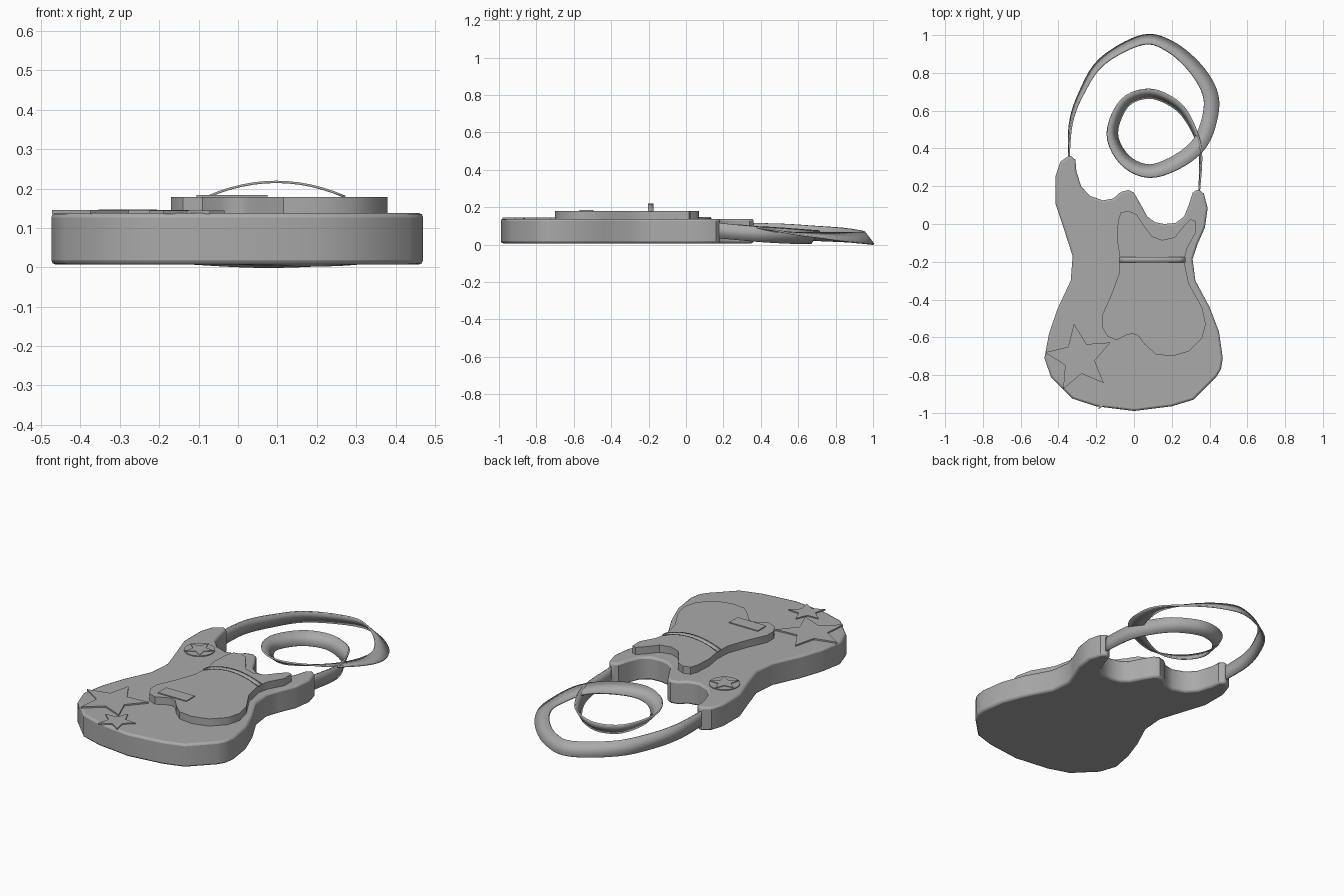
import bpy, bmesh, math
from mathutils import Vector

default_cube = bpy.data.objects.get("Cube")
if default_cube:
    bpy.data.objects.remove(default_cube, do_unlink=True)

# The single grey material
grey = bpy.data.materials.new("plain_grey")
grey.use_nodes = True
grey.diffuse_color = (0.4, 0.4, 0.4, 1)
shader = next(n for n in grey.node_tree.nodes if n.type == 'BSDF_PRINCIPLED')
shader.inputs["Base Color"].default_value = grey.diffuse_color

BODY_BOTTOM, BODY_TOP, POCKET_TOP = 0.007, 0.138, 0.179


def finish(name, bm, bevel_width=0.0):
    """Turn a bmesh into a named object with clean normals and shading."""
    bmesh.ops.recalc_face_normals(bm, faces=bm.faces)
    mesh = bpy.data.meshes.new(name)
    bm.to_mesh(mesh)
    bm.free()
    mesh.materials.append(grey)
    obj = bpy.data.objects.new(name, mesh)
    bpy.context.collection.objects.link(obj)
    if bevel_width:
        bevel = obj.modifiers.new("soft_rim", 'BEVEL')
        bevel.width = bevel_width
        bevel.segments = 2
        bevel.limit_method = 'ANGLE'
        bevel.angle_limit = math.radians(65)
    bpy.ops.object.select_all(action='DESELECT')
    obj.select_set(True)
    bpy.context.view_layer.objects.active = obj
    bpy.ops.object.shade_smooth_by_angle(angle=math.radians(35))
    return obj


def slab(name, outline, bottom, top, bevel_width=0.0):
    """Extrude a flat outline from one height to another."""
    bm = bmesh.new()
    face = bm.faces.new([bm.verts.new((x, y, bottom)) for x, y in outline])
    extruded = bmesh.ops.extrude_face_region(bm, geom=[face])["geom"]
    lifted = [item for item in extruded if isinstance(item, bmesh.types.BMVert)]
    bmesh.ops.translate(bm, verts=lifted, vec=(0, 0, top - bottom))
    return finish(name, bm, bevel_width)


def hundredths(pairs):
    return [(x / 100, y / 100) for x, y in pairs]


def radial(centre, radii, count, turn=0.0):
    """Points round a centre, cycling through the given radii."""
    points = []
    for i in range(count):
        angle = math.pi / 2 + turn + math.tau * i / count
        radius = radii[i % len(radii)]
        points.append((centre[0] + radius * math.cos(angle),
                       centre[1] + radius * math.sin(angle)))
    return points


def star(centre, radius, turn=0.0):
    return radial(centre, (radius, radius * 0.45), 10, turn)


def spline(points, steps):
    """Smooth open path through control points of any dimension."""
    padded = [points[0]] + points + [points[-1]]
    path = []
    for a, b, c, d in zip(padded, padded[1:], padded[2:], padded[3:]):
        for i in range(steps):
            t = i / steps
            path.append(b + 0.5 * t * (c - a + t * (2 * a - 5 * b + 4 * c - d
                        + t * (3 * (b - c) + d - a))))
    return path + [points[-1]]


# Bag body with two horns and a waist
body_outline = hundredths([
    (-34, 36.5), (-31, 34), (-30.5, 28), (-28, 20), (-23.5, 15), (-16.5, 12.5),
    (-11, 13.5), (-7, 17), (-3, 18), (0, 16.5), (3.5, 10.5), (7, 4), (11, 1),
    (16, 0), (22, 0.5), (26.5, 4), (29, 10), (31, 16.5), (34, 18.5), (37, 16),
    (39, 8.5), (37.5, -2), (33.5, -11), (31, -18.5), (32.5, -30), (40, -44),
    (45, -57), (47, -71), (46, -77), (43.5, -81), (31.5, -93), (20, -96.5),
    (0, -99), (-20, -96.5), (-32.5, -92.5), (-44, -81), (-47.4, -71),
    (-45, -58), (-40.5, -45), (-33.5, -30), (-32.5, -17), (-37, -3),
    (-41.5, 10.5), (-41.5, 25.5), (-39, 33)])
slab("bag_body", body_outline, BODY_BOTTOM, BODY_TOP, 0.011)

# Raised front pocket
pocket_outline = hundredths([
    (-8.5, 1.5), (-7, 6), (-3, 7), (1.5, 5), (5, -0.5), (9.5, -6.5),
    (15, -8.5), (21.5, -7), (26, -1.5), (30, 2.5), (32.5, 1.5), (32.5, -5),
    (28, -13), (26.5, -19.5), (29, -31.5), (36, -44), (38, -53), (36, -60.5),
    (29, -67.5), (20, -70), (11.5, -69), (5.5, -63.5), (2, -59), (-1, -58),
    (-4.5, -59), (-9, -61.5), (-14, -59.5), (-17, -54.5), (-17, -48.5),
    (-12, -37.5), (-8, -26.5), (-7.5, -17.5), (-9, -8)])
slab("front_pocket", pocket_outline, BODY_TOP - 0.01, POCKET_TOP)

# Small label plate on the pocket
slab("pocket_label", hundredths([(-10.5, -57), (7.5, -57), (7.5, -49.5), (-10.5, -49.5)]),
     POCKET_TOP - 0.002, POCKET_TOP + 0.005)

# Star patches at the lower corner, round badge on the long horn
slab("large_star", star((-0.29, -0.71), 0.185, 0.15), BODY_TOP - 0.003, BODY_TOP + 0.008)
slab("small_star", star((-0.13, -0.9), 0.1), BODY_TOP - 0.003, BODY_TOP + 0.006)
badge_centre = (-0.28, 0.055)
slab("badge_disc", radial(badge_centre, (0.08,), 28), BODY_TOP - 0.003, BODY_TOP + 0.005)
slab("badge_star", star(badge_centre, 0.078), BODY_TOP, BODY_TOP + 0.009)


def ribbon(name, edge_pairs, thickness):
    """Thin band between two edges given as point pairs."""
    bm = bmesh.new()
    rows = [[bm.verts.new(p) for p in pair] for pair in edge_pairs]
    for (a, b), (c, d) in zip(rows, rows[1:]):
        bm.faces.new((a, b, d, c))
    obj = finish(name, bm)
    solid = obj.modifiers.new("thickness", 'SOLIDIFY')
    solid.thickness = thickness
    solid.offset = 0
    return obj


# Arched handle across the pocket
arch = []
for i in range(13):
    u = i / 6 - 1
    x, z = 0.097 + 0.175 * u, POCKET_TOP + 0.038 * (1 - u * u)
    arch.append((Vector((x, -0.204, z)), Vector((x, -0.174, z))))
ribbon("pocket_handle", arch, 0.006)

# Looping shoulder strap: x, y, z in hundredths and tilt in degrees
strap_path = [
    (-34.5, 34, 7.5, -90), (-33.5, 53, 7, -82), (-28, 69, 6, -75),
    (-17, 86, 5, -65), (4.5, 97.5, 3.5, -55), (19, 94, 3.5, -46),
    (32, 83, 4, -33), (40, 70, 5, -17), (40.5, 58, 6, -4), (35, 43, 8, 12),
    (23, 33, 8.5, 25), (8, 28, 8, 35), (-5, 34, 7, 43), (-11.5, 48, 6, 48),
    (-5, 64, 4.5, 53), (8, 69, 4, 55), (21, 64, 4, 60), (29, 55, 4.5, 70),
    (35, 39, 5.5, 82), (34.5, 17, 7.5, 90)]
path = spline([Vector(p) for p in strap_path], 5)
edges = []
for i, point in enumerate(path):
    ahead = path[min(i + 1, len(path) - 1)] - path[max(i - 1, 0)]
    outward = Vector((-ahead.y, ahead.x, 0)).normalized()
    tilt = math.radians(point.w)
    half = 0.041 * (outward * math.cos(tilt) + Vector((0, 0, math.sin(tilt))))
    centre = point.xyz / 100
    edges.append((centre - half, centre + half))
ribbon("shoulder_strap", edges, 0.009)
